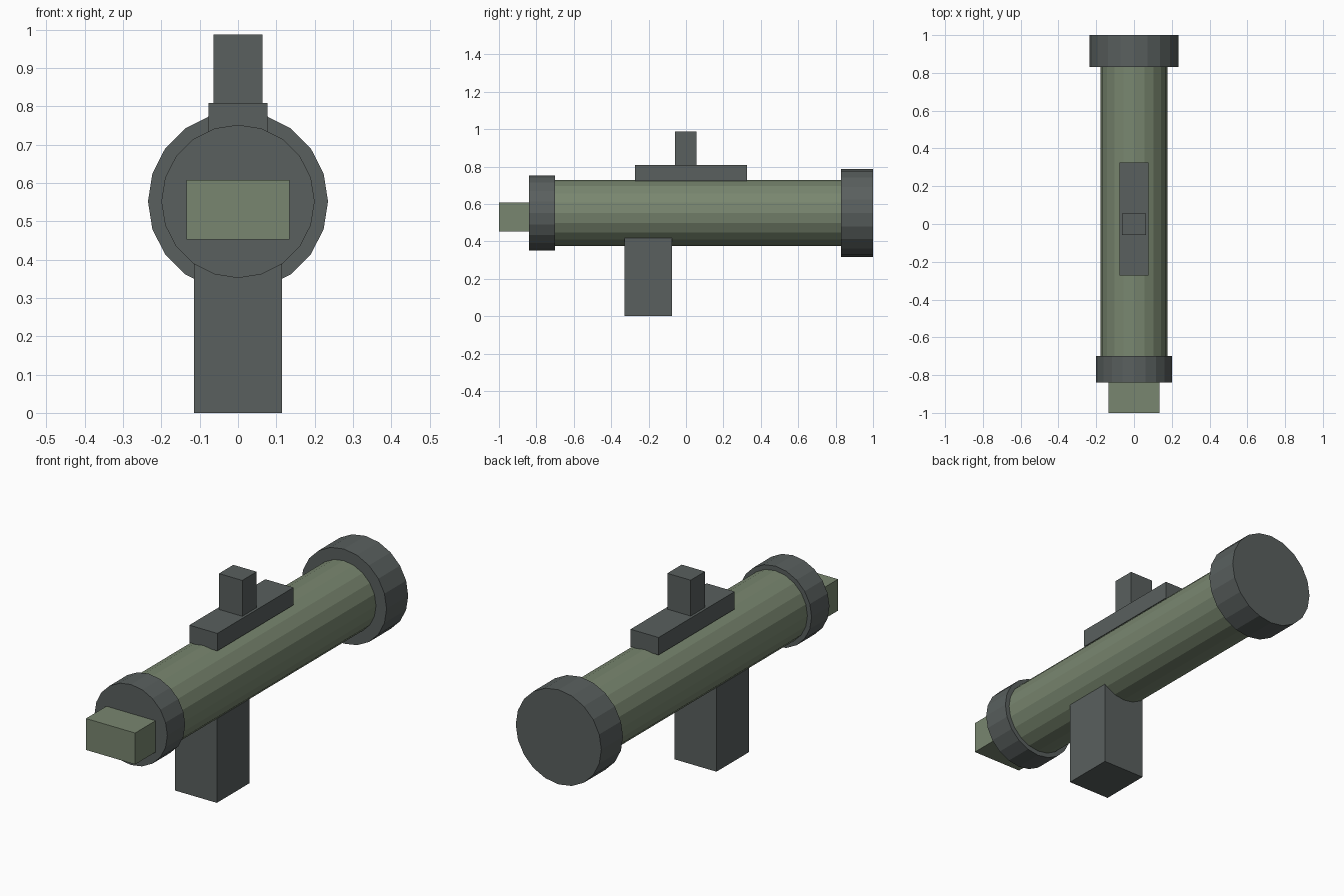
import bpy
from math import pi

cube = bpy.data.objects.get("Cube")
if cube:
    bpy.data.objects.remove(cube, do_unlink=True)

AXIS_Z = 0.552
SIDES = 20


def material(name, colour):
    mat = bpy.data.materials.new(name)
    mat.use_nodes = True
    mat.diffuse_color = colour
    mat.node_tree.nodes["Principled BSDF"].inputs["Base Color"].default_value = colour
    return mat


olive = material("olive green", (0.19, 0.24, 0.16, 1))
grey = material("dark grey", (0.10, 0.115, 0.112, 1))


def finish(name, mat):
    obj = bpy.context.object
    obj.name = name
    obj.data.materials.append(mat)
    bpy.ops.object.transform_apply(location=False, rotation=True, scale=True)


def box(name, half_width, y0, y1, z0, z1, mat):
    bpy.ops.mesh.primitive_cube_add(size=1, location=(0, (y0 + y1) / 2, (z0 + z1) / 2))
    bpy.context.object.scale = (2 * half_width, y1 - y0, z1 - z0)
    finish(name, mat)


def barrel(name, radius, y0, y1, mat):
    bpy.ops.mesh.primitive_cylinder_add(
        vertices=SIDES, radius=radius, depth=y1 - y0,
        location=(0, (y0 + y1) / 2, AXIS_Z), rotation=(pi / 2, 0, 0))
    finish(name, mat)


# Main tube and its end collars
barrel("tube", 0.177, -0.77, 0.9, olive)
barrel("front_collar", 0.2, -0.84, -0.70, grey)
barrel("rear_collar", 0.235, 0.83, 1.0, grey)

# Block protruding from the front
box("front_block", 0.135, -1.0, -0.80, 0.452, 0.608, olive)

# Handle below, sight above
box("grip", 0.115, -0.33, -0.075, 0.0, 0.418, grey)
box("sight_base", 0.077, -0.272, 0.325, 0.722, 0.809, grey)
box("sight_post", 0.064, -0.058, 0.055, 0.79, 0.987, grey)
